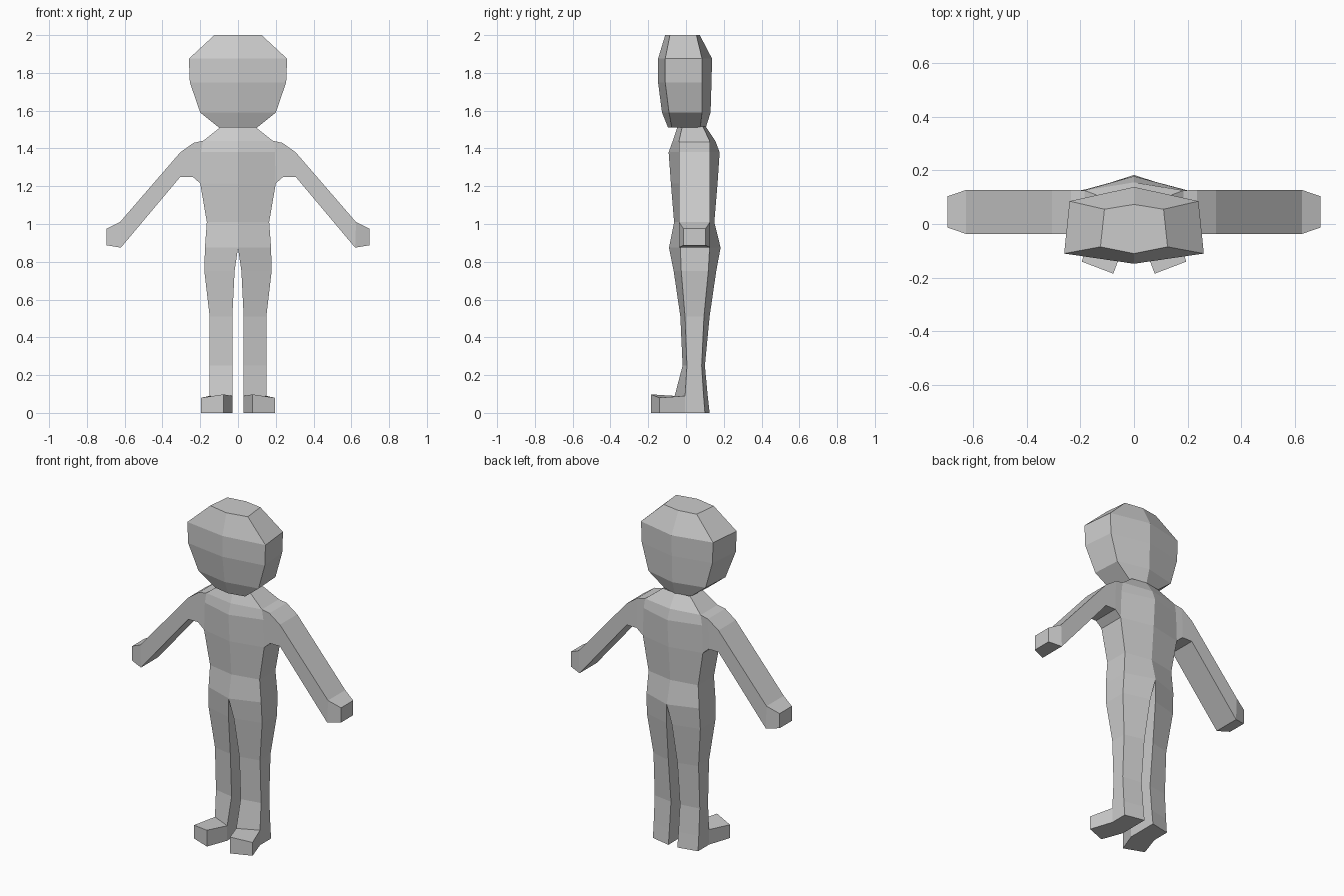
import bpy, bmesh

if "Cube" in bpy.data.objects:
    bpy.data.objects.remove(bpy.data.objects["Cube"])

grey = bpy.data.materials.new("plain grey")
grey.diffuse_color = (0.6, 0.6, 0.6, 1)
grey.use_nodes = True
grey.node_tree.nodes["Principled BSDF"].inputs["Base Color"].default_value = grey.diffuse_color


def loft(name, rings, skip=(), start=False, end=False, mirror=False):
    """Skin a list of point rings; skip holds (row, side) faces left open."""
    bm = bmesh.new()
    loops = [[bm.verts.new(p) for p in ring] for ring in rings]
    n = len(rings[0])
    for i in range(len(loops) - 1):
        for j in range(n):
            if (i, j) not in skip:
                k = (j + 1) % n
                bm.faces.new((loops[i][j], loops[i][k], loops[i + 1][k], loops[i + 1][j]))
    if start:
        bm.faces.new(loops[0])
    if end:
        bm.faces.new(loops[-1])
    bmesh.ops.recalc_face_normals(bm, faces=bm.faces)
    mesh = bpy.data.meshes.new(name)
    bm.to_mesh(mesh)
    bm.free()
    mesh.materials.append(grey)
    obj = bpy.data.objects.new(name, mesh)
    bpy.context.collection.objects.link(obj)
    if mirror:
        obj.modifiers.new("mirror", 'MIRROR').use_mirror_merge = False
    return obj


def hexagon(z, xf, xb, front, side_front, side_back, back):
    """Ring with a ridge down the middle of the front and the back."""
    return [(0, front, z), (xf, side_front, z), (xb, side_back, z),
            (0, back, z), (-xb, side_back, z), (-xf, side_front, z)]


# Head
loft("head", [hexagon(*r) for r in (
    (1.51, .10, .09, -.095, -.075, .075, .105),
    (1.59, .20, .19, -.127, -.09, .085, .13),
    (1.75, .255, .235, -.148, -.11, .085, .135),
    (1.875, .26, .24, -.148, -.11, .085, .138),
    (2.0, .125, .11, -.11, -.085, .055, .073))], start=True, end=True)

# Torso, open where the arms and legs join
loft("torso", [hexagon(*r) for r in (
    (.875, .175, .175, -.09, -.03, .125, .183),
    (1.01, .165, .165, -.063, -.03, .12, .15),
    (1.215, .20, .20, -.08, -.037, .125, .167),
    (1.38, .195, .195, -.092, -.037, .125, .178),
    (1.44, .185, .185, -.07, -.037, .125, .155),
    (1.515, .09, .09, -.045, -.02, .09, .105))],
    skip={(2, 1), (2, 4), (3, 1), (3, 4)})

# Arms with stub hands: (top x, top z, bottom x, bottom z, front y, back y)
arm = [(.185, 1.44, .20, 1.215, -.037, .125),
       (.235, 1.43, .24, 1.25, -.037, .127),
       (.305, 1.38, .305, 1.25, -.037, .127),
       (.625, 1.01, .62, .875, -.037, .127),
       (.695, .975, .695, .887, -.013, .103)]
loft("arms", [[(tx, f, tz), (tx, b, tz), (bx, b, bz), (bx, f, bz)]
              for tx, tz, bx, bz, f, b in arm], end=True, mirror=True)

# Legs: (z, inner x, outer x, inner front y, outer front y, outer back y, inner back y)
leg = [(.875, 0, .175, -.09, -.03, .125, .183),
       (.75, .018, .178, -.065, -.025, .118, .16),
       (.51, .03, .15, -.03, -.005, .095, .125),
       (.25, .03, .15, -.018, .005, .083, .10),
       (.09, .03, .15, -.06, -.005, .093, .115),
       (0, .03, .15, -.06, -.005, .10, .125)]
rings = [[(i, fi, z), (o, fo, z), (o, bo, z), (i, bi, z)]
         for z, i, o, fi, fo, bo, bi in leg]
loft("legs", rings, skip={(4, 0)}, end=True, mirror=True)

# Feet turned outward from the ankles
loft("feet", [
    [(.03, -.06, .09), (.15, -.005, .09), (.15, -.005, 0), (.03, -.06, 0)],
    [(.077, -.185, .098), (.195, -.14, .08), (.195, -.14, 0), (.077, -.185, 0)]],
    end=True, mirror=True)
